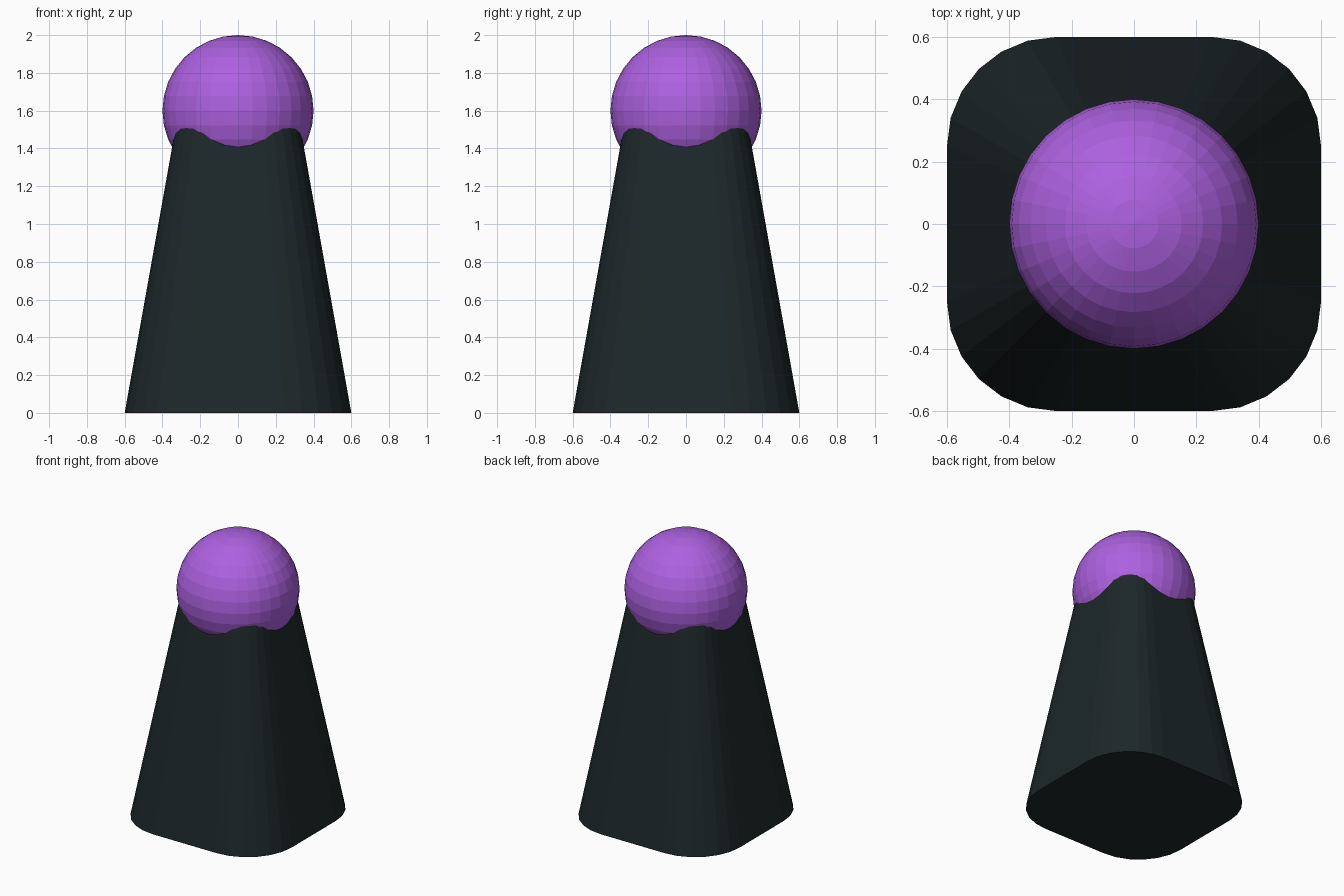
import bpy, bmesh
from math import sin, cos, radians

if "Cube" in bpy.data.objects:
    bpy.data.objects.remove(bpy.data.objects["Cube"])


def material(name, color):
    m = bpy.data.materials.new(name)
    m.diffuse_color = color
    m.use_nodes = True
    m.node_tree.nodes["Principled BSDF"].inputs["Base Color"].default_value = m.diffuse_color
    return m


def rounded_square(half, radius, steps):
    """Outline of a square with rounded corners."""
    c = half - radius
    pts = []
    for q, (sx, sy) in enumerate([(1, 1), (-1, 1), (-1, -1), (1, -1)]):
        for i in range(steps + 1):
            a = radians(90 * (q + i / steps))
            pts.append((sx * c + radius * cos(a), sy * c + radius * sin(a)))
    return pts


# Tapered body: rounded square narrowing up into the ball
outline = rounded_square(0.6, 0.35, 6)
bm = bmesh.new()
rings = [[bm.verts.new((x * s, y * s, z)) for x, y in outline]
         for z, s in ((0, 1), (1.6, 0.524))]
n = len(outline)
for i in range(n):
    j = (i + 1) % n
    bm.faces.new((rings[0][i], rings[0][j], rings[1][j], rings[1][i]))
bm.faces.new(rings[0][::-1])
bm.faces.new(rings[1])
mesh = bpy.data.meshes.new("body")
bm.to_mesh(mesh)
bm.free()
body = bpy.data.objects.new("body", mesh)
bpy.context.collection.objects.link(body)
mesh.materials.append(material("black", (0.012, 0.02, 0.022, 1)))

# Ball head, flat faceted
bpy.ops.mesh.primitive_uv_sphere_add(segments=32, ring_count=16, radius=0.4,
                                     location=(0, 0, 1.6))
head = bpy.context.object
head.name = "head"
head.data.materials.append(material("purple", (0.42, 0.12, 0.75, 1)))
